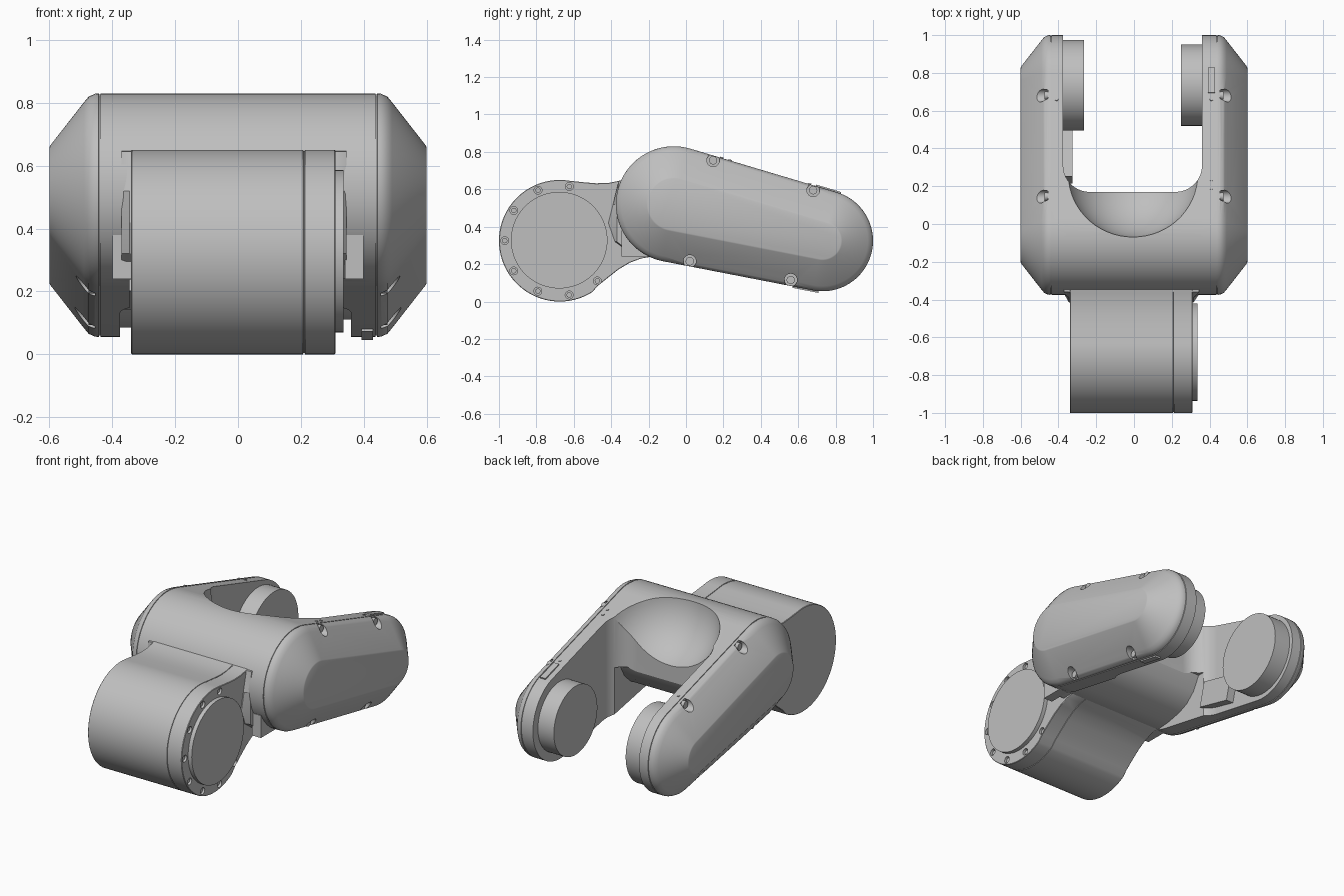
import bpy, bmesh, math
from mathutils import Vector, Matrix

if "Cube" in bpy.data.objects:
    bpy.data.objects.remove(bpy.data.objects["Cube"])

grey = bpy.data.materials.new("cast_grey")
grey.use_nodes = True
GREY = (0.52, 0.52, 0.52, 1)
grey.diffuse_color = GREY
grey.node_tree.nodes["Principled BSDF"].inputs["Base Color"].default_value = GREY

BIG, BIG_R = Vector((-0.065, 0.52)), 0.31      # shoulder end of the arm outline (y, z)
TIP, TIP_R = Vector((0.73, 0.325)), 0.27       # tip end of the arm outline
HUB, HUB_R = Vector((-0.675, 0.325)), 0.325    # front housing


def finish(name, bm):
    bmesh.ops.recalc_face_normals(bm, faces=bm.faces)
    mesh = bpy.data.meshes.new(name)
    bm.to_mesh(mesh)
    bm.free()
    mesh.materials.append(grey)
    obj = bpy.data.objects.new(name, mesh)
    bpy.context.collection.objects.link(obj)
    return obj


def activate(obj):
    bpy.ops.object.select_all(action='DESELECT')
    obj.select_set(True)
    bpy.context.view_layer.objects.active = obj


def smooth(obj):
    activate(obj)
    bpy.ops.object.shade_smooth_by_angle(angle=math.radians(28))


def cut(obj, cutter):
    cutter.hide_render = True
    mod = obj.modifiers.new("cut", 'BOOLEAN')
    mod.operation, mod.solver, mod.object = 'DIFFERENCE', 'EXACT', cutter
    activate(obj)
    bpy.ops.object.modifier_apply(modifier="cut")
    bpy.data.objects.remove(cutter)


def loft(name, rings):
    """Skin a list of rings, given as equal lists of points, and cap both ends."""
    bm = bmesh.new()
    loops = [[bm.verts.new(p) for p in ring] for ring in rings]
    for a, b in zip(loops, loops[1:]):
        for i in range(len(a)):
            j = (i + 1) % len(a)
            bm.faces.new((a[i], a[j], b[j], b[i]))
    bm.faces.new(loops[0])
    bm.faces.new(loops[-1])
    return finish(name, bm)


def arc(c, r, start, end, n):
    angles = [math.radians(start + (end - start) * i / n) for i in range(n + 1)]
    return [Vector((c[0] + r * math.cos(t), c[1] + r * math.sin(t))) for t in angles]


def along_x(x, outline):
    return [(x, p[0], p[1]) for p in outline]


def rods(name, items, n=24):
    """Cylinders along x as one mesh: (x0, x1, y, z, radius)."""
    bm = bmesh.new()
    for x0, x1, y, z, r in items:
        m = Matrix.Translation(((x0 + x1) / 2, y, z)) @ Matrix.Rotation(math.pi / 2, 4, 'Y')
        bmesh.ops.create_cone(bm, cap_ends=True, segments=n, radius1=r, radius2=r,
                              depth=abs(x1 - x0), matrix=m)
    return finish(name, bm)


def box(name, lo, hi, tilt=0):
    lo, hi = Vector(lo), Vector(hi)
    bm = bmesh.new()
    m = Matrix.Translation((lo + hi) / 2) @ Matrix.Rotation(tilt, 4, 'X')
    bmesh.ops.create_cube(bm, size=1, matrix=m @ Matrix.Diagonal((*(hi - lo), 1)))
    return finish(name, bm)


# Tapered outline around both arm ends
axis = TIP - BIG
tilt = math.degrees(math.atan2(axis.y, axis.x))
spread = math.degrees(math.acos((BIG_R - TIP_R) / axis.length))


def arm_outline(inset):
    return (arc(BIG, BIG_R - inset, tilt + spread, tilt + 360 - spread, 40)
            + arc(TIP, TIP_R - inset, tilt - spread, tilt + spread, 40))


# Yoke body with chamfered outer covers and a fine seam on each side
half = [(0.437, 0), (0.438, 0.004), (0.442, 0.004), (0.443, 0), (0.455, 0.001),
        (0.475, 0.01), (0.49, 0.028), (0.597, 0.165), (0.6, 0.172)]
stack = [(-x, d) for x, d in reversed(half)] + half
body = loft("yoke_body", [along_x(x, arm_outline(d)) for x, d in stack])

# Gap between the arms, with round inner corners
gap = (arc((-0.235, 0.31), 0.14, 180, 270, 14) + arc((0.22, 0.31), 0.14, 270, 360, 14)
       + [Vector((0.36, 1.5)), Vector((-0.375, 1.5))])
cut(body, loft("gap_cutter", [[(p.x, p.y, z) for p in gap] for z in (-0.5, 1.5)]))

# Hollow under the bridge
under = [(-0.23, 0), (-0.22, 0.235), (-0.1, 0.245), (0, 0.265), (0.07, 0.295),
         (0.13, 0.35), (0.18, 0.44), (0.3, 0.44), (0.3, 0)]
cut(body, loft("under_cutter", [along_x(x, under) for x in (-0.345, 0.335)]))

# Dished scoop in the top of the bridge
bm = bmesh.new()
bmesh.ops.create_uvsphere(bm, u_segments=64, v_segments=32, radius=1,
                          matrix=Matrix.Translation((-0.005, 0.3, 0.85))
                          @ Matrix.Diagonal((0.362, 0.37, 0.35, 1)))
cut(body, finish("scoop_cutter", bm))

# Screw pockets along the cover edges
pockets = [(0.145, 0.755), (0.68, 0.595), (0.02, 0.215), (0.56, 0.115)]
cut(body, rods("pocket_cutter", [(s * 0.455, s * 0.7, y, z, 0.034)
                                 for s in (-1, 1) for y, z in pockets]))
smooth(body)
smooth(rods("cover_screws", [(s * 0.45, s * 0.475, y, z, 0.022)
                             for s in (-1, 1) for y, z in pockets]))

# Front housing: drum blending into a neck
neck = [(-0.47, 0.085), (-0.42, 0.125), (-0.36, 0.172), (-0.3, 0.208), (-0.24, 0.23),
        (-0.15, 0.245), (-0.05, 0.3), (-0.05, 0.65), (-0.3, 0.66), (-0.36, 0.645),
        (-0.41, 0.635), (-0.48, 0.632), (-0.54, 0.637)]
outline = arc(HUB, HUB_R, 80, 302, 64) + [Vector(p) for p in neck]
middle = Vector((-0.5, 0.36))


def housing_ring(x, inset):
    return along_x(x, [p - (p - middle).normalized() * inset for p in outline])


housing = loft("front_housing", [housing_ring(*s) for s in (
    (-0.34, 0.003), (-0.337, 0), (0.207, 0), (0.208, 0.004), (0.212, 0.004), (0.213, 0),
    (0.307, 0), (0.31, 0.003))])
bolts = []
for k in range(8):
    t = math.radians(80 + 33.3 * k)
    bolts.append((HUB.x + 0.294 * math.cos(t), HUB.y + 0.294 * math.sin(t)))
cut(housing, rods("bolt_cutter", [(0.285, 0.35, y, z, 0.021) for y, z in bolts]))
smooth(housing)
smooth(rods("housing_bolts", [(0.28, 0.3, y, z, 0.014) for y, z in bolts]))
smooth(rods("housing_cover", [(0.3, 0.335, -0.678, 0.328, 0.258)], 72))

# Flared collar where the neck meets the yoke
collar = [(-0.415, 0.42), (-0.39, 0.52), (-0.36, 0.645), (-0.2, 0.66), (-0.15, 0.25),
          (-0.27, 0.24), (-0.38, 0.32)]
tight = [(max(y, -0.37), z) for y, z in collar]
smooth(loft("neck_collar", [along_x(-0.37, tight), along_x(-0.345, collar),
                            along_x(0.315, collar), along_x(0.345, tight)]))
for side, s in (("right", -1), ("left", 1)):
    box(side + "_neck_block", (s * 0.37 - 0.03, -0.345, 0.24), (s * 0.37 + 0.03, -0.2, 0.38))

# Joint bosses facing each other at the arm tips
smooth(rods("right_boss", [(-0.39, -0.265, 0.735, 0.325, 0.24)], 72))
smooth(rods("left_boss", [(0.25, 0.38, 0.735, 0.325, 0.215)], 72))
box("right_inner_pad", (-0.39, 0.23, 0.17), (-0.325, 0.48, 0.33), math.radians(tilt))


# Small plugs and connector strips on the arm edges
def edge_height(y, sign):
    t = math.radians(tilt + sign * spread)
    n = Vector((math.cos(t), math.sin(t)))
    p = BIG + n * BIG_R
    return p.y - (y - p.x) * n.x / n.y, math.atan2(-n.x, n.y) if sign > 0 else math.atan2(n.x, -n.y)


for x, ys in ((0.41, (0.19, 0.235, 0.66)), (-0.41, (0.66,))):
    for y in ys:
        z, a = edge_height(y, 1)
        bm = bmesh.new()
        bmesh.ops.create_cone(bm, cap_ends=True, segments=16, radius1=0.009, radius2=0.009,
                              depth=0.01, matrix=Matrix.Translation((x, y, z))
                              @ Matrix.Rotation(a, 4, 'X'))
        finish("edge_plug", bm)
for name, y, sign in (("top_strip", 0.76, 1), ("bottom_strip", 0.64, -1)):
    z, a = edge_height(y, sign)
    box(name, (0.393, y - 0.07, z - 0.008), (0.43, y + 0.07, z + 0.008), a)
